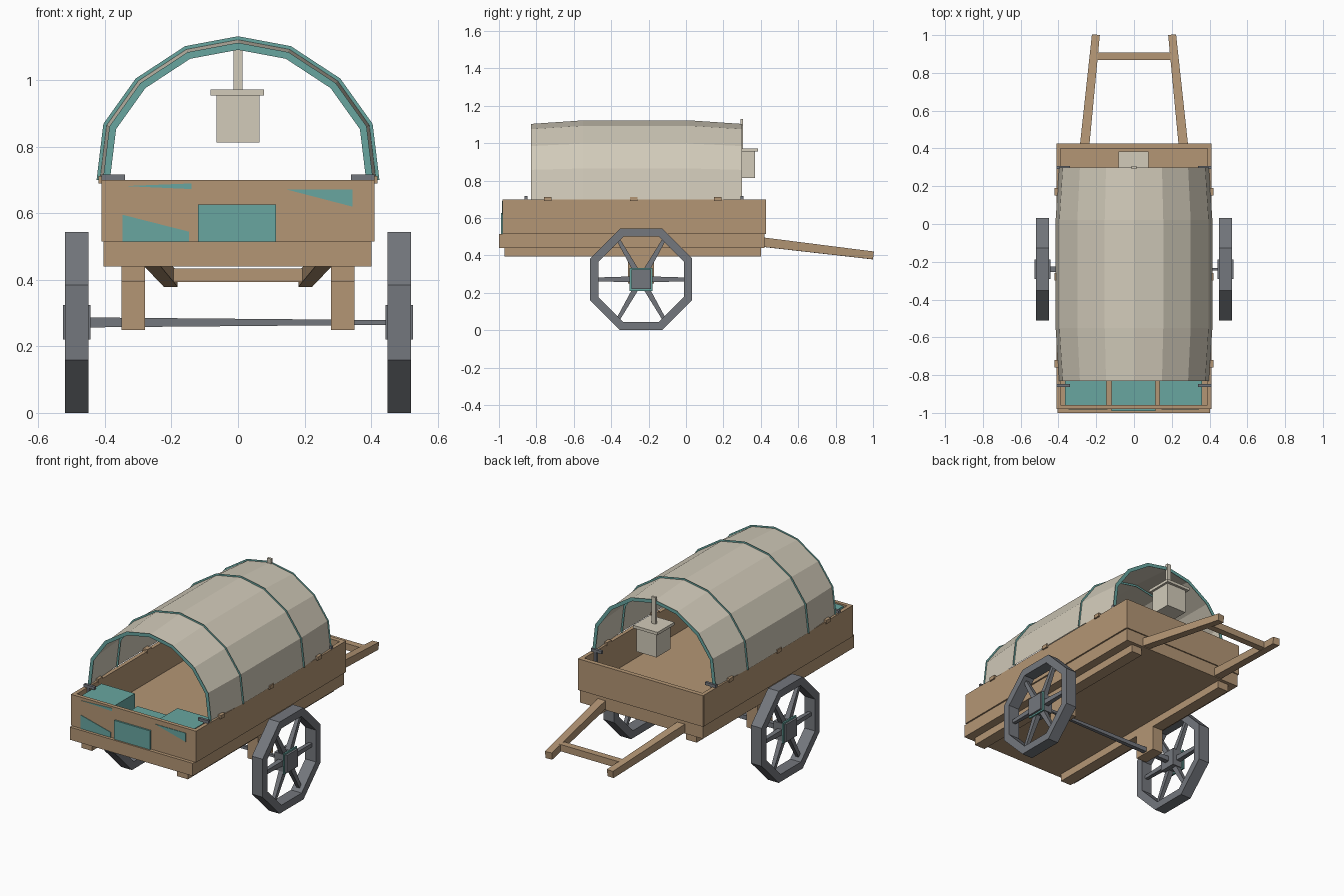
import bpy, bmesh
from math import cos, sin, pi, radians
from mathutils import Vector, Matrix

cube = bpy.data.objects.get("Cube")
if cube:
    bpy.data.objects.remove(cube, do_unlink=True)


def material(name, rgb):
    m = bpy.data.materials.new(name)
    m.use_nodes = True
    m.diffuse_color = (*rgb, 1)
    m.node_tree.nodes["Principled BSDF"].inputs["Base Color"].default_value = (*rgb, 1)
    return m


WOOD = material("wood_brown", (0.456, 0.305, 0.178))
TEAL = material("teal_paint", (0.138, 0.381, 0.352))
IRON = material("iron_grey", (0.174, 0.184, 0.205))
CLOTH = material("canvas_cream", (0.645, 0.597, 0.491))


def finish(name, bm, mat):
    bmesh.ops.recalc_face_normals(bm, faces=bm.faces)
    me = bpy.data.meshes.new(name)
    bm.to_mesh(me)
    bm.free()
    me.materials.append(mat)
    ob = bpy.data.objects.new(name, me)
    bpy.context.collection.objects.link(ob)
    return ob


def box(name, x, y, z, mat, top_x=1.0):
    """Box from (min, max) ranges, optionally narrowed in x at the top."""
    bm = bmesh.new()
    bmesh.ops.create_cube(bm, size=1)
    for v in bm.verts:
        v.co = Vector([r[0] if c < 0 else r[1] for c, r in zip(v.co, (x, y, z))])
        if v.co.z == max(z):
            v.co.x *= top_x
    return finish(name, bm, mat)


def beam(name, a, b, wide_a, wide_b, mat):
    """Square tapered bar between two points."""
    a, b = Vector(a), Vector(b)
    bm = bmesh.new()
    bmesh.ops.create_cube(bm, size=1)
    turn = (b - a).to_track_quat('Z', 'Y')
    for v in bm.verts:
        end, w = (a, wide_a) if v.co.z < 0 else (b, wide_b)
        v.co = end + turn @ Vector((v.co.x * w, v.co.y * w, 0))
    return finish(name, bm, mat)


def plate(name, points, y, mat):
    """Flat polygon facing the front."""
    bm = bmesh.new()
    face = bm.faces.new([bm.verts.new((px, y, pz)) for px, pz in points])
    ret = bmesh.ops.extrude_face_region(bm, geom=[face])
    for v in ret["geom"]:
        if isinstance(v, bmesh.types.BMVert):
            v.co.y += 0.006
    return finish(name, bm, mat)


def loft(name, rows, mat):
    """Skin neighbouring rows of points."""
    bm = bmesh.new()
    grid = [[bm.verts.new(p) for p in row] for row in rows]
    for r0, r1 in zip(grid, grid[1:]):
        for i in range(len(r0) - 1):
            bm.faces.new((r0[i], r0[i + 1], r1[i + 1], r1[i]))
    return finish(name, bm, mat)


# Cart bed and walls
box("bed", (-0.405, 0.402), (-1.0, 0.42), (0.44, 0.515), WOOD)
box("front_board", (-0.41, 0.41), (-0.98, -0.957), (0.515, 0.70), WOOD, 0.975)
box("back_board", (-0.41, 0.41), (0.40, 0.427), (0.515, 0.70), WOOD, 0.975)
for side, s in (("left", 1), ("right", -1)):
    box(side + "_wall", (s * 0.388, s * 0.411), (-0.98, 0.42), (0.515, 0.70), WOOD, 0.98)
    box(side + "_rail", (s * 0.28, s * 0.35), (-0.97, 0.40), (0.395, 0.44), WOOD)
    box(side + "_axle_block", (s * 0.28, s * 0.35), (-0.31, -0.17), (0.25, 0.44), WOOD)
    # Small pegs and iron brackets along the rim
    for py in (-0.74, -0.28, 0.17):
        box(side + "_peg", (s * 0.385, s * 0.42), (py - 0.02, py + 0.02), (0.69, 0.712), WOOD)
    for py in (-0.855, 0.30):
        box(side + "_bracket_cap", (s * 0.34, s * 0.41), (py - 0.008, py + 0.008), (0.70, 0.717), IRON)
        box(side + "_bracket_strap", (s * 0.375, s * 0.39), (py - 0.008, py + 0.008), (0.55, 0.71), IRON)
    # Pulling shafts
    beam(side + "_shaft", (s * 0.262, 0.41, 0.471), (s * 0.202, 1.0, 0.40), 0.05, 0.042, WOOD)
beam("shaft_crossbar", (-0.2, 0.888, 0.414), (0.2, 0.888, 0.414), 0.04, 0.04, WOOD)

# Crates behind the front board, with corners showing through it
box("right_crate", (-0.365, -0.145), (-0.957, -0.76), (0.515, 0.692), TEAL)
box("middle_crate", (-0.12, 0.115), (-0.99, -0.77), (0.515, 0.627), TEAL)
box("left_crate", (0.135, 0.36), (-0.957, -0.76), (0.515, 0.68), TEAL)
plate("right_crate_corner", [(-0.348, 0.515), (-0.148, 0.515), (-0.148, 0.545), (-0.348, 0.596)], -0.983, TEAL)
plate("right_crate_edge", [(-0.34, 0.682), (-0.14, 0.673), (-0.14, 0.69)], -0.983, TEAL)
plate("left_crate_corner", [(0.145, 0.672), (0.345, 0.62), (0.345, 0.672)], -0.983, TEAL)

# Canvas cover, narrower at both ends
HALF = [(0.415, 0.0), (0.395, 0.165), (0.30, 0.298), (0.155, 0.393)]
ARCH = HALF + [(0, 0.422)] + [(-px, pz) for px, pz in reversed(HALF)]


def arch(y, k):
    return [(px * k, y, 0.70 + pz * k) for px, pz in ARCH]


SECTIONS = [(-0.83, 0.955), (-0.55, 1.0), (0.02, 1.0), (0.30, 0.955)]
loft("canvas_cover", [arch(y, k) for y, k in SECTIONS], CLOTH)
for i, (y, k) in enumerate(SECTIONS):
    loft("hoop", [arch(y, k * 0.972), arch(y, k * 1.025)], TEAL)

# Hanging lantern at the back
box("lantern", (-0.065, 0.065), (0.24, 0.37), (0.813, 0.955), CLOTH)
box("lantern_lid", (-0.082, 0.078), (0.225, 0.385), (0.955, 0.972), CLOTH, 0.9)
box("lantern_pole", (-0.014, 0.013), (0.292, 0.306), (0.97, 1.13), CLOTH)

# Axle and wheels
AY, AZ = -0.24, 0.272
beam("axle", (-0.46, AY, AZ), (0.46, AY, AZ), 0.03, 0.014, IRON)


def wheel(side, s):
    x0, x1 = s * 0.45, s * 0.52
    outer, inner = 0.272 / cos(pi / 8), 0.228 / cos(pi / 8)
    loop = [(x0, outer), (x1, outer), (x1, inner), (x0, inner)]
    bm = bmesh.new()
    rings = []
    for i in range(8):
        a = pi / 8 + i * pi / 4
        rings.append([bm.verts.new((x, AY + r * cos(a), AZ + r * sin(a))) for x, r in loop])
    for i in range(8):
        p, q = rings[i], rings[(i + 1) % 8]
        for j in range(4):
            k = (j + 1) % 4
            bm.faces.new((p[j], p[k], q[k], q[j]))
    finish(side + "_wheel_rim", bm, IRON)
    xm = s * 0.485
    for i in range(6):
        a = i * pi / 3
        beam(side + "_spoke", (xm, AY + 0.04 * cos(a), AZ + 0.04 * sin(a)),
             (xm, AY + 0.24 * cos(a), AZ + 0.24 * sin(a)), 0.032, 0.02, IRON)
    h, t = 0.052, 0.061
    box(side + "_hub", (s * 0.443, s * 0.526), (AY - h, AY + h), (AZ - h, AZ + h), IRON)
    box(side + "_hub_plate", (s * 0.505, s * 0.514), (AY - t, AY + t), (AZ - t, AZ + t), TEAL)


wheel("left", 1)
wheel("right", -1)
